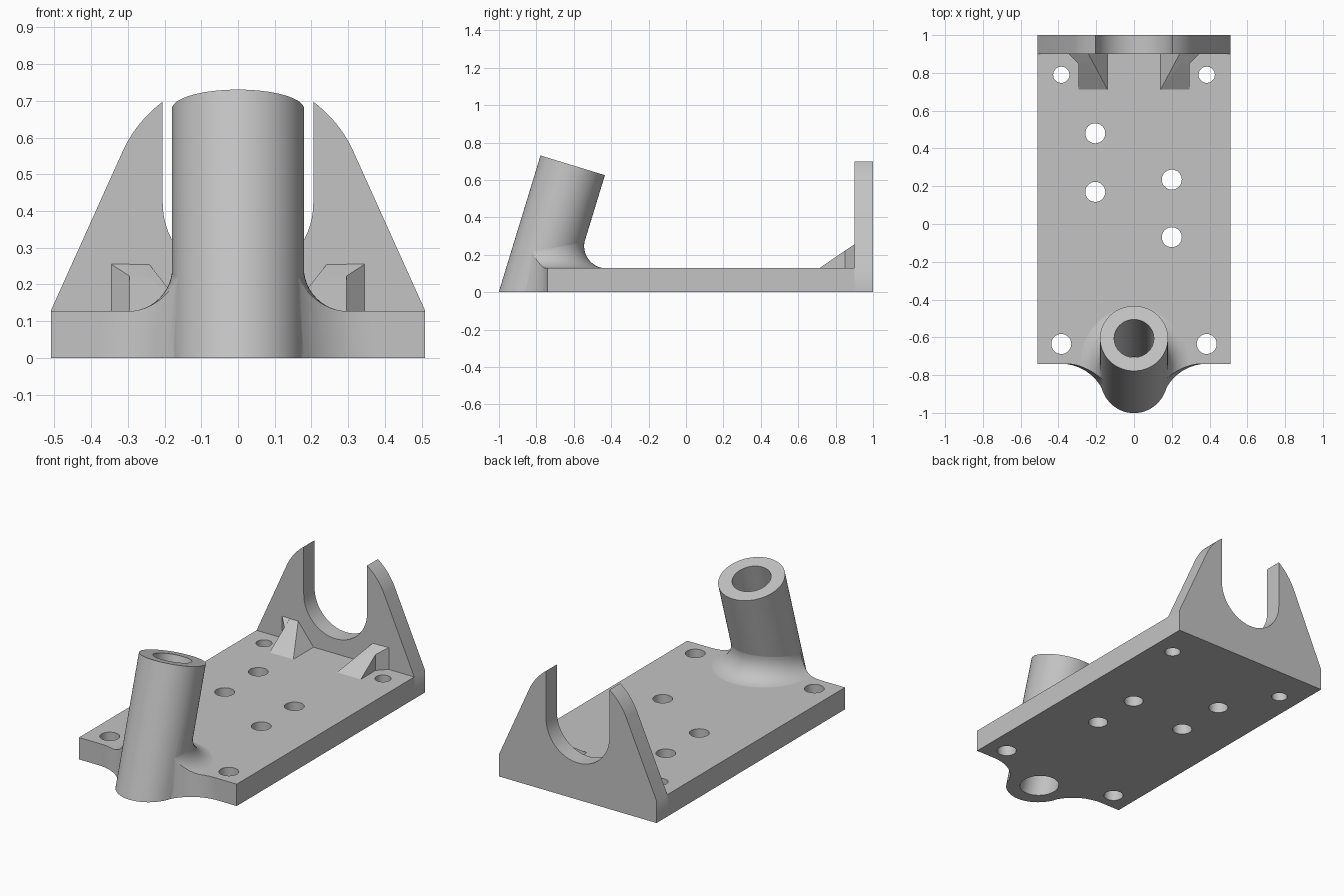
import bpy, bmesh
from math import sin, cos, pi, sqrt, atan2, radians
from mathutils import Vector

cube = bpy.data.objects.get("Cube")
if cube:
    bpy.data.objects.remove(cube)

grey = bpy.data.materials.new("plain grey")
grey.use_nodes = True
COLOUR = (0.55, 0.55, 0.55, 1)
grey.diffuse_color = COLOUR
grey.node_tree.nodes["Principled BSDF"].inputs["Base Color"].default_value = COLOUR

THICK = 0.128                      # plate thickness
FRONT = -0.74                      # front edge of the plate
TILT = radians(17)                 # lean of the tube
AXIS = Vector((0, sin(TILT), cos(TILT)))
SIDE = Vector((0, cos(TILT), -sin(TILT)))
FOOT = Vector((0, -0.813, 0))      # tube axis on the ground
RADIUS, BORE, LENGTH = 0.18, 0.105, 0.709
SEG = 64


def loft(name, rings):
    """Closed solid through a stack of equal rings."""
    bm = bmesh.new()
    rows = [[bm.verts.new(p) for p in ring] for ring in rings]
    n = len(rows[0])
    for a, b in zip(rows, rows[1:]):
        for i in range(n):
            j = (i + 1) % n
            bm.faces.new((a[i], a[j], b[j], b[i]))
    bm.faces.new(rows[0])
    bm.faces.new(rows[-1])
    bmesh.ops.recalc_face_normals(bm, faces=bm.faces)
    mesh = bpy.data.meshes.new(name)
    bm.to_mesh(mesh)
    bm.free()
    mesh.materials.append(grey)
    ob = bpy.data.objects.new(name, mesh)
    bpy.context.collection.objects.link(ob)
    return ob


def activate(ob):
    bpy.ops.object.select_all(action='DESELECT')
    ob.select_set(True)
    bpy.context.view_layer.objects.active = ob


def combine(ob, other, operation):
    activate(ob)
    mod = ob.modifiers.new("cut", 'BOOLEAN')
    mod.operation, mod.object, mod.solver = operation, other, 'EXACT'
    bpy.ops.object.modifier_apply(modifier=mod.name)
    bpy.data.objects.remove(other)


def smooth(ob):
    activate(ob)
    bpy.ops.object.shade_smooth_by_angle(angle=radians(30))
    mod = ob.modifiers.new("even shading", 'WEIGHTED_NORMAL')
    mod.keep_sharp = True


def box(name, x, y0, y1, z0, z1):
    return loft(name, [[(-x, y0, z), (x, y0, z), (x, y1, z), (-x, y1, z)] for z in (z0, z1)])


def radial(a):
    return Vector((cos(a), 0, 0)) + SIDE * sin(a)


ANGLES = [2 * pi * i / SEG for i in range(SEG)]


def leaning_cylinder(name, r, low, top):
    """Leaning cylinder: level cut at height low, square cut at the top."""
    bottom = []
    for a in ANGLES:
        p = FOOT + radial(a) * r
        bottom.append(p + AXIS * ((low - p.z) / AXIS.z))
    return loft(name, [bottom, [FOOT + AXIS * top + radial(a) * r for a in ANGLES]])


def flare(name, ball=0.12, sink=0.001):
    """Rolling-ball fillet between the plate top and the leaning tube."""
    height = THICK + ball - sink
    reach = RADIUS - sink + ball
    steps = 12
    rings = [[] for _ in range(steps + 1)]
    for a in ANGLES:
        n = radial(a)
        centre = FOOT + n * reach
        centre += AXIS * ((height - centre.z) / AXIS.z)
        start, end = Vector((0, 0, -1)), -n
        for k, ring in enumerate(rings):
            ring.append(centre + start.slerp(end, k / steps) * ball)
    return loft(name, rings)


def footprint(z, x=0.51, back=0.9, r=0.246):
    """Plate outline with concave corners running into the tube."""
    axis_y = FOOT.y + z * AXIS.y / AXIS.z
    cy = FRONT - r
    cx = sqrt((r + RADIUS) ** 2 - (axis_y - cy) ** 2)
    end = atan2(axis_y - cy, -cx)
    arc = []
    for i in range(17):
        a = pi / 2 + (end - pi / 2) * i / 16
        rr = r + 0.002 * i / 16
        arc.append((cx + rr * cos(a), cy + rr * sin(a), z))
    right = [(x, back, z), (x, FRONT, z)] + arc
    left = [(-p[0], p[1], z) for p in reversed(right)]
    return right + [(0, axis_y, z)] + left


# Plate with the flare, trimmed to the footprint
base = box("base_with_tube", 0.7, -1.3, 1.2, -0.1, THICK)
combine(base, flare("flare"), 'UNION')
combine(base, loft("outline", [footprint(0), footprint(0.3)]), 'INTERSECT')

# Leaning tube and its bore
combine(base, leaning_cylinder("tube", RADIUS, 0, LENGTH), 'UNION')
combine(base, leaning_cylinder("bore", BORE, -0.1, LENGTH + 0.1), 'DIFFERENCE')

# Screw holes
HOLES = [(-0.385, 0.79, 0.043), (0.385, 0.79, 0.043),
         (-0.385, -0.635, 0.053), (0.385, -0.635, 0.053),
         (-0.205, 0.48, 0.053), (-0.205, 0.17, 0.053),
         (0.2, 0.235, 0.053), (0.2, -0.07, 0.053)]
for hx, hy, hr in HOLES:
    drill = loft("drill", [[(hx + hr * cos(a), hy + hr * sin(a), z) for a in ANGLES[::2]]
                           for z in (-0.1, THICK + 0.1)])
    combine(base, drill, 'DIFFERENCE')
smooth(base)

# Rear cradle: tapered plate with a round-bottomed slot
SLOT, OUTER, MID = 0.205, 0.345, 0.42
tip = atan2(sqrt(OUTER ** 2 - SLOT ** 2), SLOT)
shoulder = radians(25)
half = [(0.51, 0), (0.51, THICK)]
for i in range(13):
    a = shoulder + (tip - shoulder) * i / 12
    half.append((OUTER * cos(a), MID + OUTER * sin(a)))
for i in range(17):
    a = -pi / 2 * i / 16
    half.append((SLOT * cos(a), MID + SLOT * sin(a)))
profile = half + [(-x, z) for x, z in reversed(half[:-1])]
cradle = loft("rear_cradle", [[(x, y, z) for x, z in profile] for y in (0.9, 1.0)])
smooth(cradle)

# Gussets bracing the cradle, each a wedge with a small outer web
for s, side in ((1, "left"), (-1, "right")):
    top, low = 0.255, THICK - 0.002
    wedge = bmesh.new()
    for x, y, z in [(0.14, 0.71, low), (0.295, 0.71, low), (0.295, 0.902, low),
                    (0.14, 0.902, low), (0.295, 0.902, top), (0.242, 0.902, top),
                    (0.245, 0.85, 0.222), (0.295, 0.85, 0.222)]:
        wedge.verts.new((s * x, y, z))
    bmesh.ops.convex_hull(wedge, input=wedge.verts)
    bmesh.ops.dissolve_limit(wedge, angle_limit=radians(2), verts=wedge.verts, edges=wedge.edges)
    bmesh.ops.recalc_face_normals(wedge, faces=wedge.faces)
    mesh = bpy.data.meshes.new(side + "_gusset")
    wedge.to_mesh(mesh)
    wedge.free()
    mesh.materials.append(grey)
    bpy.context.collection.objects.link(bpy.data.objects.new(side + "_gusset", mesh))
    corners = [(0.295, 0.85, 0.222), (0.345, 0.9, top), (0.295, 0.9, top)]
    loft(side + "_gusset_web", [[(s * x, y, low) for x, y, z in corners],
                                [(s * x, y, z) for x, y, z in corners]])
